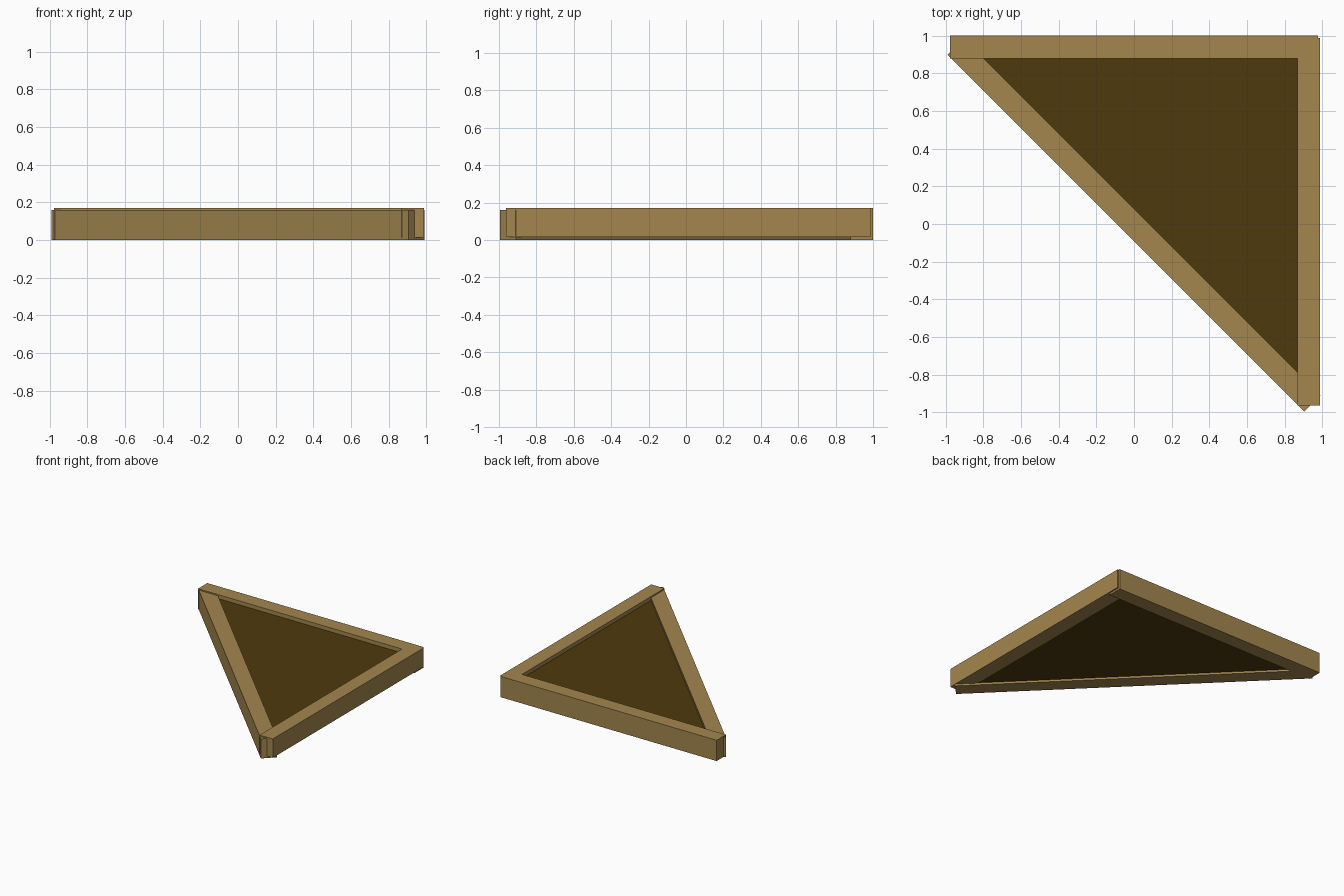
import bpy
import math
from mathutils import Matrix, Vector

if "Cube" in bpy.data.objects:
    bpy.data.objects.remove(bpy.data.objects["Cube"])


def material(name, color):
    m = bpy.data.materials.new(name)
    m.diffuse_color = (*color, 1.0)
    m.use_nodes = True
    m.node_tree.nodes["Principled BSDF"].inputs["Base Color"].default_value = m.diffuse_color
    return m


wood = material("light_wood", (0.37, 0.24, 0.077))
dark = material("dark_panel", (0.076, 0.041, 0.004))


def prism(name, outline, z0, z1, mat):
    """Extrude a counter-clockwise outline between two heights."""
    n = len(outline)
    verts = [(x, y, z) for z in (z0, z1) for x, y in outline]
    faces = [tuple(reversed(range(n))), tuple(range(n, 2 * n))]
    faces += [(i, (i + 1) % n, n + (i + 1) % n, n + i) for i in range(n)]
    mesh = bpy.data.meshes.new(name)
    mesh.from_pydata(verts, [], faces)
    mesh.materials.append(mat)
    ob = bpy.data.objects.new(name, mesh)
    bpy.context.collection.objects.link(ob)
    return ob


def beam(name, center, length, width, angle, z0, z1):
    """Square-ended beam lying flat, turned about z."""
    rot = Matrix.Rotation(angle, 2)
    corners = [(-1, -1), (1, -1), (1, 1), (-1, 1)]
    outline = [Vector(center) + rot @ Vector((sx * length / 2, sy * width / 2))
               for sx, sy in corners]
    return prism(name, [tuple(p) for p in outline], z0, z1, wood)


# Three frame beams
beam("back_beam", (0.0, 0.94), 1.956, 0.12, 0, 0.0, 0.17)
beam("right_beam", (0.929, 0.012), 1.95, 0.12, math.pi / 2, 0.015, 0.17)
beam("diagonal_beam", (0.0, -0.005), 2.68, 0.122, -math.pi / 4, 0.0, 0.16)

# Dark triangular panel filling the frame, tucked slightly into the beams
prism("panel", [(0.90, -0.83), (0.90, 0.91), (-0.84, 0.91)], 0.017, 0.138, dark)
